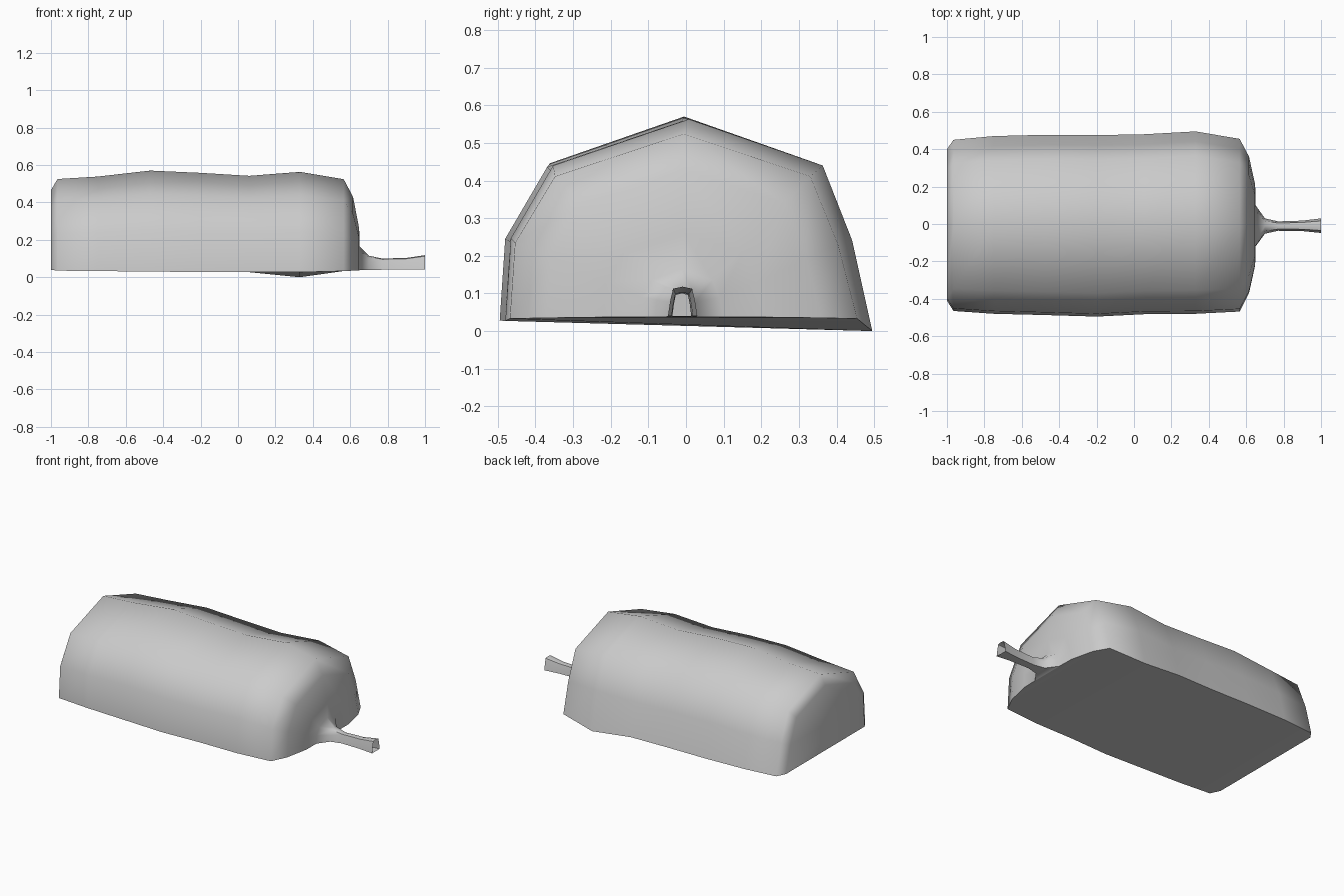
import bpy, bmesh, math

if "Cube" in bpy.data.objects:
    bpy.data.objects.remove(bpy.data.objects["Cube"])

# Arched seven-point profile: u across the width (-1..1), v up the height (0..1)
ARCH = [(-1, 0), (-.97, .41), (-.74, .77), (0, 1), (.73, .77), (.89, .40), (1, 0)]
# Squarer arch for the narrow mouth
MOUTH = [(-1, 0), (-.85, .5), (-.65, .93), (0, 1), (.65, .93), (.85, .5), (1, 0)]

# Stations along the length: x, left y, right y, base z, top z
TENT = [
    (-1.0, -.41, .40, .04, .465),
    (-.965, -.465, .45, .035, .525),
    (-.75, -.48, .47, .033, .538),
    (-.47, -.487, .477, .03, .57),
    (-.20, -.495, .475, .028, .558),
    (.06, -.482, .48, .027, .542),
    (.33, -.48, .495, .027, .563),
    (.565, -.468, .455, .033, .524),
    (.615, -.37, .36, .035, .43),
    (.648, -.22, .21, .037, .26),
    (.65, -.12, .10, .038, .165),
]
TUNNEL = [
    (.70, -.052, .03, .038, .115),
    (.77, -.036, .014, .04, .10),
    (.90, -.038, .018, .04, .103),
    (1.0, -.048, .03, .04, .118),
]


def ring(bm, station, profile):
    x, y0, y1, z0, z1 = station
    mid, half = (y0 + y1) / 2, (y1 - y0) / 2
    return [bm.verts.new((x, mid + u * half, z0 + v * (z1 - z0))) for u, v in profile]


# Shell: tent body flowing into the small entrance tunnel, open at the mouth
bm = bmesh.new()
rings = [ring(bm, s, ARCH) for s in TENT] + [ring(bm, s, MOUTH) for s in TUNNEL]
for a, b in zip(rings, rings[1:]):
    n = len(a)
    for i in range(n):
        j = (i + 1) % n
        bm.faces.new((a[i], b[i], b[j], a[j]))
bm.faces.new(rings[0])

# Sagging hem corner that touches the ground
rings[6][-1].co.z = 0
bmesh.ops.recalc_face_normals(bm, faces=bm.faces[:])
top = max(bm.faces, key=lambda f: f.calc_center_median().z)
if top.normal.z < 0:
    bmesh.ops.reverse_faces(bm, faces=bm.faces[:])

mesh = bpy.data.meshes.new("tent_shell")
bm.to_mesh(mesh)
bm.free()
shell = bpy.data.objects.new("tent_shell", mesh)
bpy.context.collection.objects.link(shell)
bpy.context.view_layer.objects.active = shell
shell.select_set(True)
bpy.ops.object.shade_smooth_by_angle(angle=math.radians(60))
